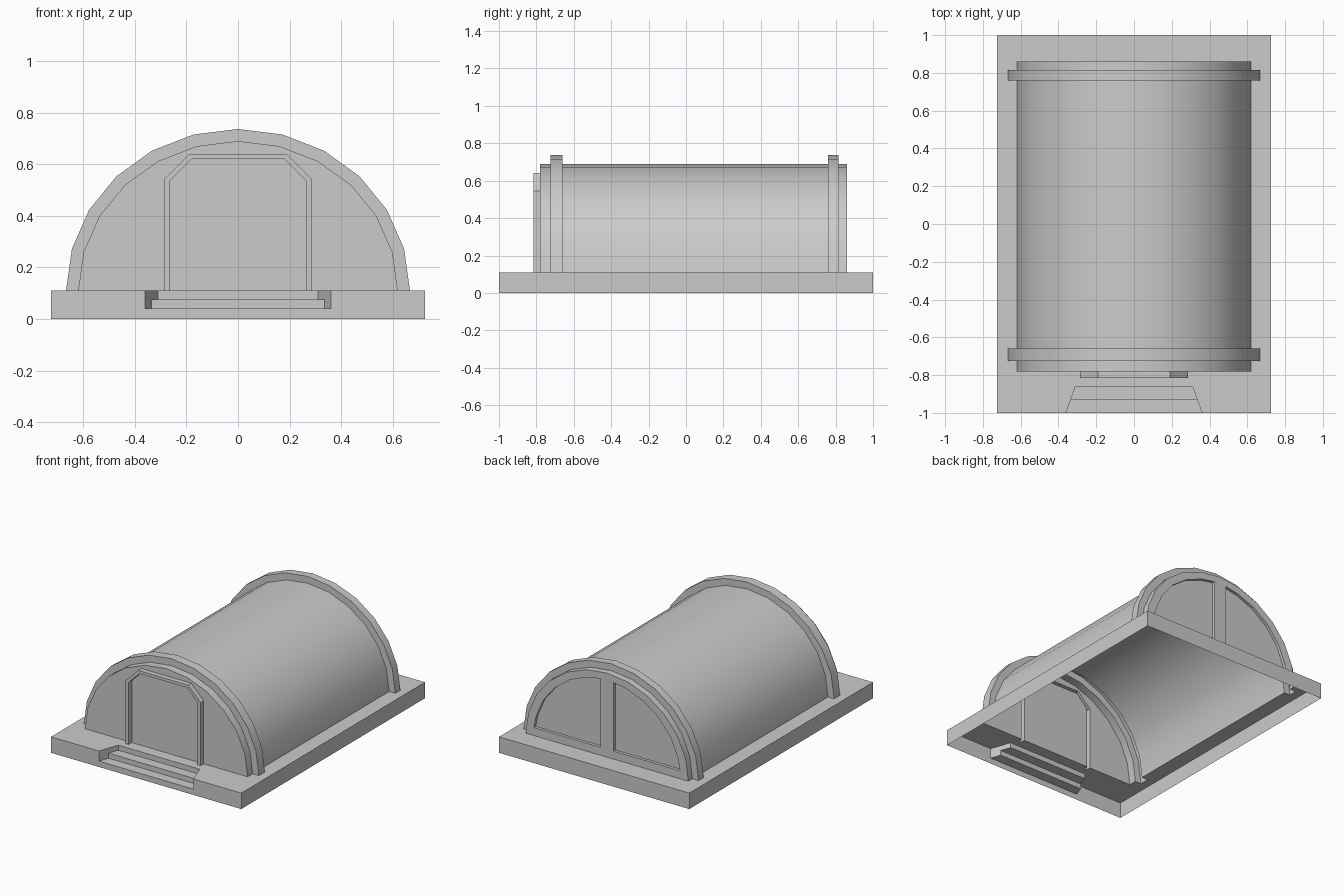
import bpy, bmesh
from math import sin, cos, radians
from mathutils import Vector

if "Cube" in bpy.data.objects:
    bpy.data.objects.remove(bpy.data.objects["Cube"])

FLOOR = 0.11
FRONT, BACK = -0.78, 0.86
A, B, RIB = 0.62, 0.58, 0.047


def arch(a, b, angles):
    return [(a * cos(radians(t)), FLOOR + b * sin(radians(t))) for t in angles]


def mirror_path(half):
    """Mirror a right-hand half path across x = 0 into one continuous path."""
    return half + [(-p[0],) + tuple(p[1:]) for p in reversed(half)]


def at_y(pts, y):
    return [(x, y, z) for x, z in pts]


def strip(p, q, closed=False):
    """Quads between two matching paths."""
    n = len(p)
    return [[p[i], p[(i + 1) % n], q[(i + 1) % n], q[i]] for i in range(n if closed else n - 1)]


def build(name, faces, fills=(), smooth=False):
    """Open shell from polygons, plus flat areas filled between nested loops."""
    bm = bmesh.new()
    for f in faces:
        bm.faces.new([bm.verts.new(p) for p in f])
    for loops in fills:
        edges = []
        for loop in loops:
            vs = [bm.verts.new(p) for p in loop]
            edges += [bm.edges.new((vs[i - 1], vs[i])) for i in range(len(vs))]
        bmesh.ops.triangle_fill(bm, edges=edges, use_beauty=True)
    bmesh.ops.remove_doubles(bm, verts=bm.verts[:], dist=1e-4)
    bmesh.ops.recalc_face_normals(bm, faces=bm.faces[:])
    bm.normal_update()
    # keep the shell facing outwards
    ref = Vector((0, 0, 0.1))
    if sum(f.calc_area() * f.normal.dot(f.calc_center_median() - ref) for f in bm.faces) < 0:
        bmesh.ops.reverse_faces(bm, faces=bm.faces[:])
    mesh = bpy.data.meshes.new(name)
    bm.to_mesh(mesh)
    bm.free()
    ob = bpy.data.objects.new(name, mesh)
    bpy.context.collection.objects.link(ob)
    if smooth:
        bpy.ops.object.select_all(action='DESELECT')
        ob.select_set(True)
        bpy.context.view_layer.objects.active = ob
        bpy.ops.object.shade_smooth_by_angle(angle=radians(30))
    return ob


# Barrel roof with two raised ribs: (y, outward offset) stations
stations = [(FRONT, 0), (-0.725, 0), (-0.725, RIB), (-0.66, RIB), (-0.66, 0),
            (0.76, 0), (0.76, RIB), (0.815, RIB), (0.815, 0), (BACK, 0)]
half_circle = range(0, 181, 15)
rings = [at_y(arch(A + o, B + o, half_circle), y) for y, o in stations]
build("barrel_roof", [f for p, q in zip(rings, rings[1:]) for f in strip(p, q)], smooth=True)

# Front wall, door frame and door
outer = mirror_path([(0.285, FLOOR), (0.285, 0.545), (0.19, 0.64)])
inner = mirror_path([(0.263, FLOOR), (0.263, 0.537), (0.18, 0.62)])
FRAME = -0.815
outline = arch(A, B, half_circle)
build("front_wall", [], [[at_y(outline + outer[::-1], FRONT)]])
build("door_frame", strip(at_y(outer, FRONT), at_y(outer, FRAME))
      + strip(at_y(outer, FRAME), at_y(inner, FRAME))
      + strip(at_y(inner, FRAME), at_y(inner, FRONT)))
build("door", [at_y(inner, FRONT)])

# Back wall with two recessed half-arch windows
window = [(0.05, 0.165)] + arch(0.56, 0.53, [6, 15, 30, 45, 60, 75, 84.9])
windows = [window, [(-x, z) for x, z in window]]
SILL = BACK - 0.02
build("back_wall",
      [f for w in windows for f in strip(at_y(w, BACK), at_y(w, SILL), True)]
      + [at_y(w, SILL) for w in windows],
      [[at_y(outline, BACK)] + [at_y(w, BACK) for w in windows]])

# Base: open underneath, with the hut footprint and step notch left out of the top
W = 0.725
rim = [(-0.36, -1), (-W, -1), (-W, 1), (W, 1), (W, -1), (0.36, -1)]
sides = strip([(x, y, 0) for x, y in rim[1:5]], [(x, y, FLOOR) for x, y in rim[1:5]])
front_face = at_y(mirror_path([(W, 0), (W, FLOOR), (0.36, FLOOR), (0.36, 0.04)]), -1)
plate = rim + [(0.31, -0.86), (-0.31, -0.86)]
footprint = mirror_path([(0.263, FRONT), (0.263, FRAME), (0.285, FRAME), (0.285, FRONT)]
                        + [(A + o, y) for y, o in stations])
build("base", sides, [[front_face],
                      [[(x, y, FLOOR) for x, y in plate], [(x, y, FLOOR) for x, y in footprint]]])

# Steps sunk into the base front
profile = [(0.36, -1, 0.04), (0.335, -0.93, 0.04), (0.335, -0.93, 0.075),
           (0.31, -0.86, 0.075), (0.31, -0.86, FLOOR)]
left = [(-x, y, z) for x, y, z in profile]
corner = (0.36, -1, FLOOR)
build("steps", strip(profile, left), [[profile + [corner]], [left + [(-0.36, -1, FLOOR)]]])
